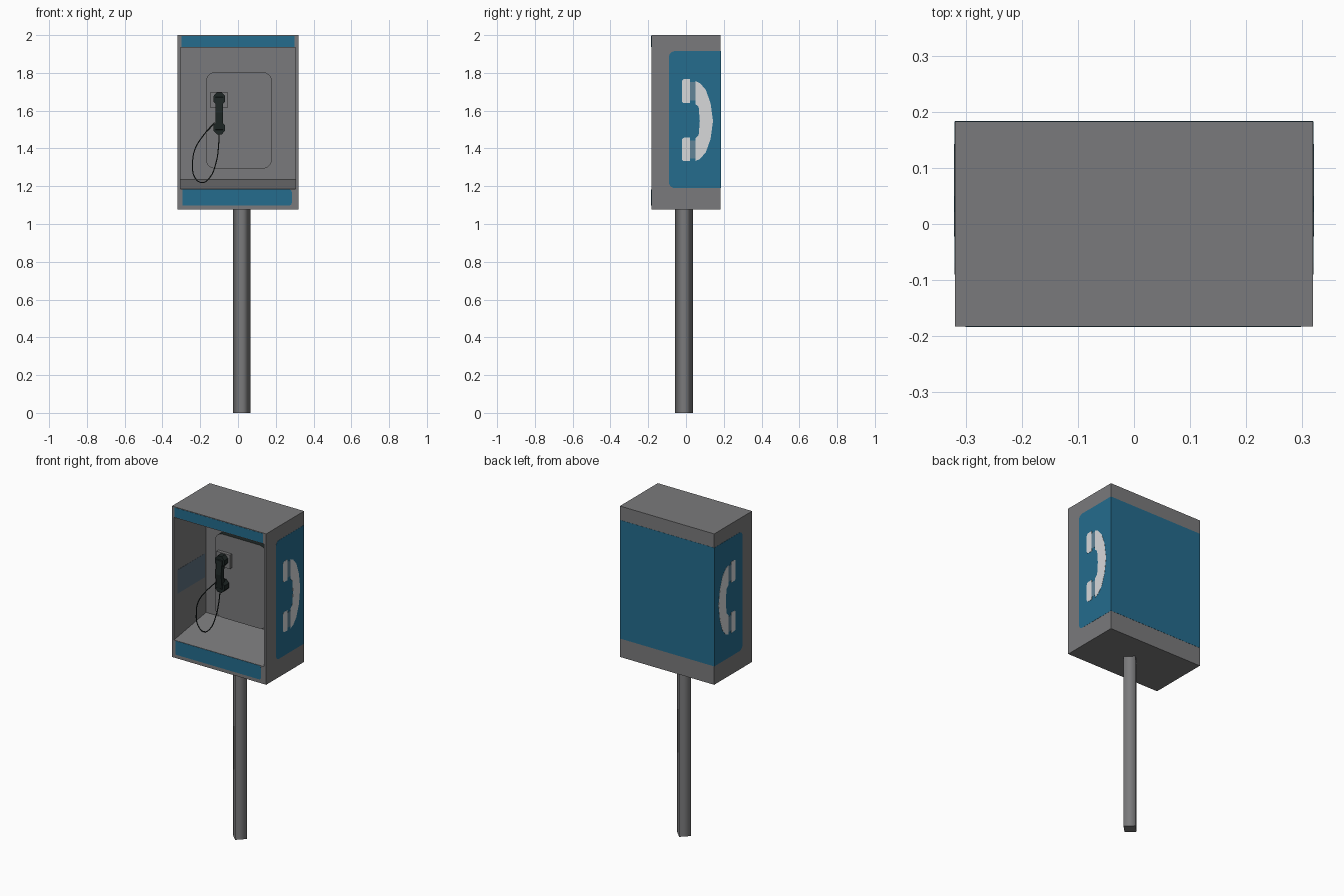
import bpy, bmesh, math

if "Cube" in bpy.data.objects:
    bpy.data.objects.remove(bpy.data.objects["Cube"])


def material(name, rgb):
    m = bpy.data.materials.new(name)
    m.diffuse_color = (*rgb, 1)
    m.use_nodes = True
    m.node_tree.nodes["Principled BSDF"].inputs["Base Color"].default_value = m.diffuse_color
    return m


GREY = material("metal grey", (0.195, 0.195, 0.2))
BLUE = material("sign blue", (0.018, 0.15, 0.27))
WHITE = material("sign white", (0.68, 0.69, 0.7))
MID = material("sign pale blue", (0.12, 0.23, 0.31))
SLATE = material("label slate", (0.11, 0.16, 0.21))
BLACK = material("handset black", (0.013, 0.02, 0.019))


def finish(name, bm, *mats):
    bmesh.ops.recalc_face_normals(bm, faces=bm.faces)
    me = bpy.data.meshes.new(name)
    bm.to_mesh(me)
    bm.free()
    for m in mats:
        me.materials.append(m)
    ob = bpy.data.objects.new(name, me)
    bpy.context.collection.objects.link(ob)
    return ob


def prism(name, pts, axis, lo, hi, *mats):
    """Extrude a 2D outline along x (outline is y,z) or y (outline is x,z)."""
    bm = bmesh.new()
    place = (lambda p, h: (h, p[0], p[1])) if axis == "x" else (lambda p, h: (p[0], h, p[1]))
    a = [bm.verts.new(place(p, lo)) for p in pts]
    b = [bm.verts.new(place(p, hi)) for p in pts]
    bm.faces.new(a)
    bm.faces.new(b)
    for i in range(len(pts)):
        j = (i + 1) % len(pts)
        f = bm.faces.new((a[i], a[j], b[j], b[i]))
        f.material_index = len(mats) - 1
    return finish(name, bm, *mats)


def rounded(x0, x1, z0, z1, r_left=0.0, r_right=0.0, n=5):
    """Rectangle outline with separate corner radii on each end."""
    pts = []
    for cx, cz, r, start in ((x1, z1, r_right, 0), (x0, z1, r_left, 90),
                             (x0, z0, r_left, 180), (x1, z0, r_right, 270)):
        if r == 0:
            pts.append((cx, cz))
            continue
        ox = cx - r if cx == x1 else cx + r
        oz = cz - r if cz == z1 else cz + r
        for k in range(n + 1):
            t = math.radians(start + 90 * k / n)
            pts.append((ox + r * math.cos(t), oz + r * math.sin(t)))
    return pts


# Open-fronted housing: four rectangular rings bridged together, sloped shelf
X, Y, IX = 0.319, 0.183, 0.305
bm = bmesh.new()
rings = []
for y, x, z0, z1 in ((Y, X, 1.077, 2.0), (-Y, X, 1.077, 2.0),
                     (-Y, IX, 1.184, 1.934), (0.127, IX, 1.235, 1.934)):
    rings.append([bm.verts.new(c) for c in ((-x, y, z0), (x, y, z0), (x, y, z1), (-x, y, z1))])
for a, b in zip(rings, rings[1:]):
    for i in range(4):
        j = (i + 1) % 4
        bm.faces.new((a[i], a[j], b[j], b[i]))
bm.faces.new(rings[0])
bm.faces.new(rings[-1])
finish("housing", bm, GREY)

# Four-sided post, smooth shaded
bpy.ops.mesh.primitive_cylinder_add(vertices=4, radius=0.047, depth=1.078, location=(0.02, -0.01, 0.539))
post = bpy.context.object
post.name = "post"
post.data.materials.append(GREY)
for p in post.data.polygons:
    p.use_smooth = abs(p.normal.z) < 0.5

# Painted bands on front and back
T = 0.001
prism("front_top_band", rounded(-0.30, 0.298, 1.938, 1.996), "y", -Y - T, -Y + T, BLUE)
prism("front_bottom_band", rounded(-0.295, 0.285, 1.098, 1.182, 0, 0.015), "y", -Y - T, -Y + T, BLUE)
prism("back_panel", rounded(-X, X, 1.19, 1.915), "y", Y - T, Y + T, BLUE)

# Side signs with painted telephone symbol, mirrored left and right
arc = [(0.05, 1.757), (0.075, 1.745), (0.105, 1.71), (0.13, 1.64), (0.143, 1.545),
       (0.13, 1.45), (0.105, 1.38), (0.075, 1.345), (0.05, 1.333), (0.05, 1.455),
       (0.067, 1.47), (0.073, 1.545), (0.067, 1.62), (0.05, 1.635)]
for s, side in ((1, "right"), (-1, "left")):
    def decal(name, pts, mat, lift):
        prism(f"{side}_{name}", pts, "x", s * (X - T), s * (X + lift), mat)
    decal("sign", rounded(-0.09, Y, 1.19, 1.915, 0.03), BLUE, T)
    decal("symbol_grip", arc, WHITE, 2 * T)
    for k, (z0, z1) in enumerate(((1.64, 1.767), (1.333, 1.457))):
        decal(f"symbol_end_{k}", rounded(-0.022, 0.021, z0, z1, 0.014), WHITE, 2 * T)
        decal(f"symbol_neck_{k}", rounded(0.021, 0.05, z0 + 0.015, z1 - 0.015), MID, 2 * T)
    # faint label on the inner wall
    prism(f"{side}_inner_label", rounded(-0.15, 0.115, 1.455, 1.6), "x",
          s * (IX - T), s * (IX + T), SLATE)

# Phone body with dark rim, and the cradle
prism("phone_body", rounded(-0.17, 0.18, 1.293, 1.804, 0.05, 0.05), "y", 0.02, 0.128, GREY, BLACK)
prism("cradle", rounded(-0.145, -0.055, 1.615, 1.70), "y", 0.0, 0.022, GREY)

# Handset: bowed grip and two octagonal ends
HX = -0.099
prism("handset_grip", [(-0.015, 1.69), (-0.04, 1.67), (-0.05, 1.587), (-0.04, 1.50), (-0.015, 1.482),
                       (-0.015, 1.52), (-0.022, 1.587), (-0.015, 1.65)],
      "x", HX - 0.019, HX + 0.019, BLACK)
for name, z in (("earpiece", 1.663), ("mouthpiece", 1.508)):
    pts = [(HX + 0.034 * math.cos(math.radians(22.5 + 45 * k)),
            z + 0.036 * math.sin(math.radians(22.5 + 45 * k))) for k in range(8)]
    prism(name, pts, "y", -0.036, 0.01, BLACK)

# Hanging cord
path = [(-0.1, -0.03, 1.48), (-0.104, -0.04, 1.40), (-0.115, -0.05, 1.33), (-0.15, -0.058, 1.245),
        (-0.19, -0.06, 1.219), (-0.228, -0.06, 1.245), (-0.24, -0.06, 1.32), (-0.23, -0.055, 1.39),
        (-0.19, -0.03, 1.46), (-0.125, 0.022, 1.535)]
cu = bpy.data.curves.new("cord", "CURVE")
cu.dimensions = "3D"
cu.bevel_depth = 0.003
cu.bevel_resolution = 1
cu.resolution_u = 4
sp = cu.splines.new("BEZIER")
sp.bezier_points.add(len(path) - 1)
for bp, co in zip(sp.bezier_points, path):
    bp.co = co
    bp.handle_left_type = bp.handle_right_type = "AUTO"
cu.materials.append(BLACK)
bpy.context.collection.objects.link(bpy.data.objects.new("cord", cu))
